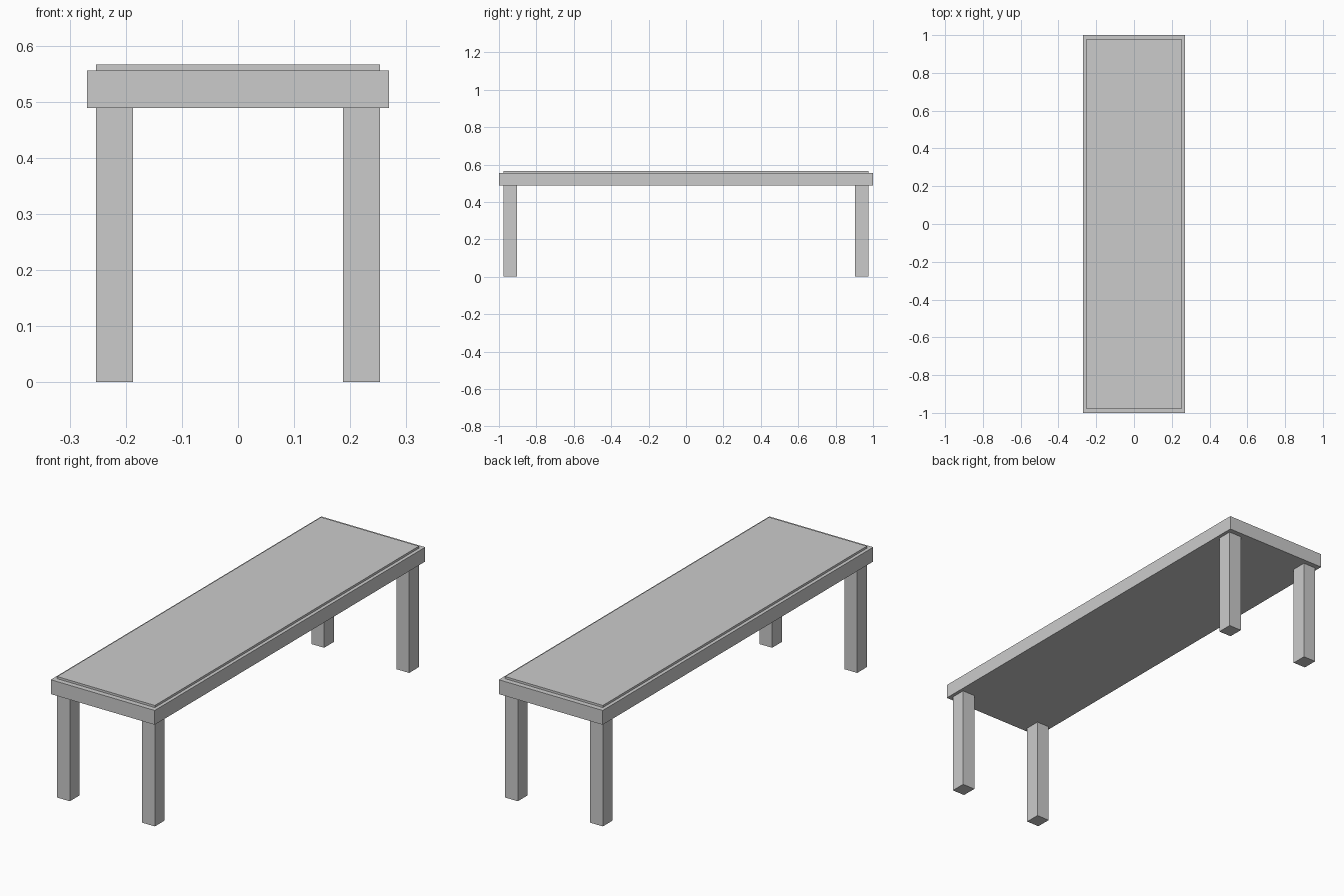
import bpy

if "Cube" in bpy.data.objects:
    bpy.data.objects.remove(bpy.data.objects["Cube"])


def box(name, x, y, z):
    """Axis-aligned box from (min, max) ranges."""
    bpy.ops.mesh.primitive_cube_add(size=1, location=[(a + b) / 2 for a, b in (x, y, z)])
    obj = bpy.context.object
    obj.name = name
    obj.scale = [b - a for a, b in (x, y, z)]
    bpy.ops.object.transform_apply(location=False, rotation=False, scale=True)
    return obj


# Thick table slab
box("table_slab", (-0.269, 0.269), (-1.0, 1.0), (0.489, 0.556))

# Thin raised panel on top of the slab
box("top_panel", (-0.253, 0.253), (-0.976, 0.976), (0.556, 0.566))

# Four square legs, flush with the panel's corners
for y_name, sy in (("front", -1), ("back", 1)):
    for x_name, sx in (("left", -1), ("right", 1)):
        box(f"{y_name}_{x_name}_leg",
            sorted((sx * 0.187, sx * 0.253)),
            sorted((sy * 0.904, sy * 0.976)),
            (0.0, 0.489))
